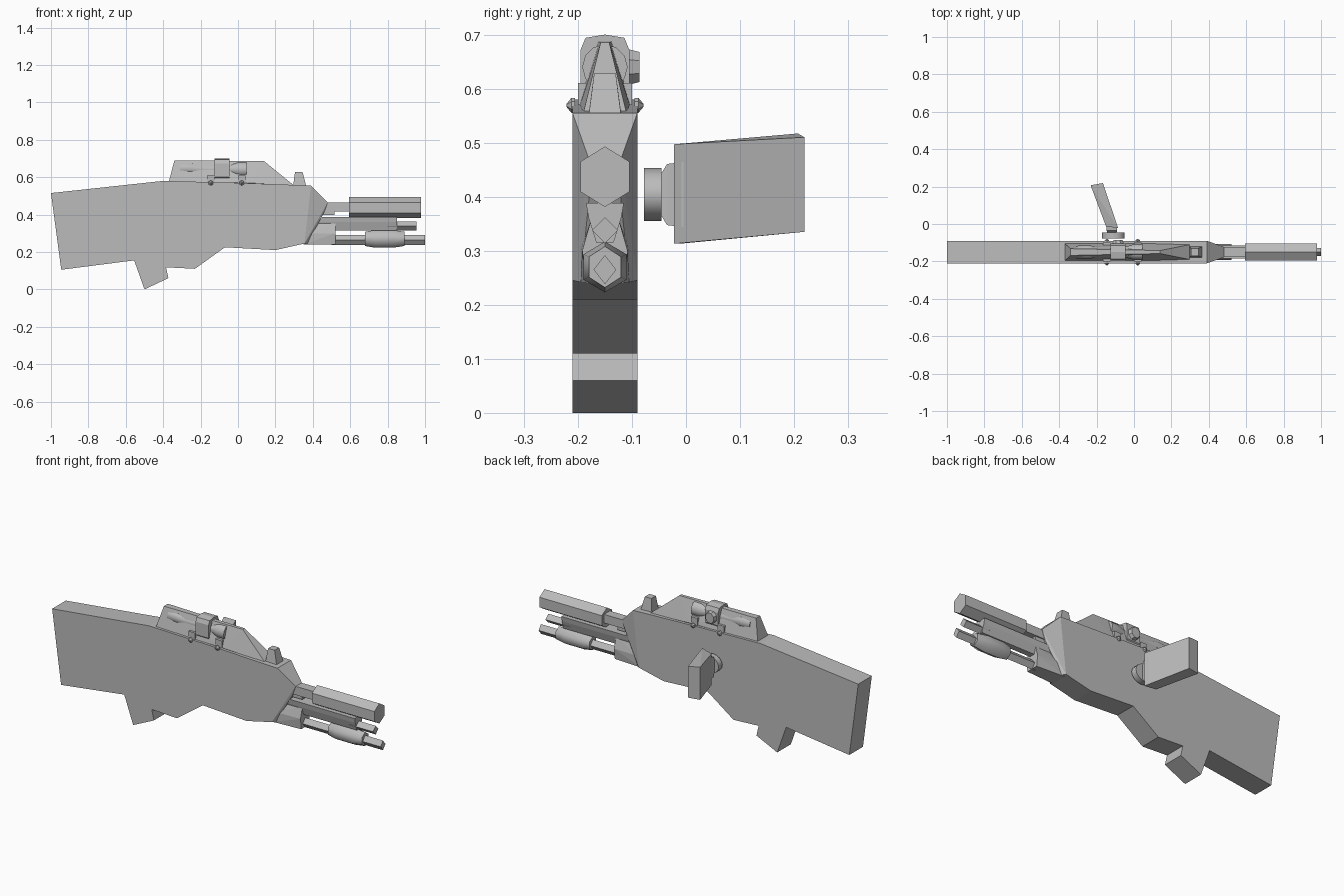
import bpy, bmesh, math

CY = -0.15  # centre plane of the gun
grey = bpy.data.materials.new("grey")
grey.diffuse_color = (0.5, 0.5, 0.5, 1)


def finish(name, bm, smooth=False):
    bmesh.ops.recalc_face_normals(bm, faces=bm.faces[:])
    me = bpy.data.meshes.new(name)
    bm.to_mesh(me)
    bm.free()
    me.materials.append(grey)
    ob = bpy.data.objects.new(name, me)
    bpy.context.collection.objects.link(ob)
    if smooth:
        bpy.ops.object.select_all(action='DESELECT')
        ob.select_set(True)
        bpy.context.view_layer.objects.active = ob
        bpy.ops.object.shade_smooth_by_angle(angle=math.radians(61))
    return ob


def slab(name, profile, half):
    """Side profile (x, z) extruded across the gun."""
    bm = bmesh.new()
    f = bm.faces.new([bm.verts.new((x, CY - half, z)) for x, z in profile])
    ext = bmesh.ops.extrude_face_region(bm, geom=[f])
    for v in ext["geom"]:
        if isinstance(v, bmesh.types.BMVert):
            v.co.y += 2 * half
    return finish(name, bm)


def mirrored_hull(name, pts):
    """Convex solid from (x, half width, z) points mirrored across the gun."""
    bm = bmesh.new()
    for x, w, z in pts:
        for s in (-1, 1):
            bm.verts.new((x, CY + s * w, z))
    bmesh.ops.convex_hull(bm, input=bm.verts[:])
    return finish(name, bm)


def loft(name, rings, n, smooth=False, cy=CY, axis='x', turn=0.0):
    """Rings of (position, z centre, half width, half height) along an axis."""
    bm = bmesh.new()
    loops = []
    for p, cz, rw, rh in rings:
        loop = []
        for i in range(n):
            a = 2 * math.pi * (i + turn) / n
            u, z = rw * math.sin(a), cz + rh * math.cos(a)
            loop.append(bm.verts.new((p, cy + u, z) if axis == 'x' else (cy + u, p, z)))
        loops.append(loop)
    for a, b in zip(loops, loops[1:]):
        for i in range(n):
            j = (i + 1) % n
            bm.faces.new((a[i], a[j], b[j], b[i]))
    bm.faces.new(loops[0])
    bm.faces.new(loops[-1])
    return finish(name, bm, smooth)


def box(name, x0, x1, half, z0, z1):
    return slab(name, [(x0, z0), (x1, z0), (x1, z1), (x0, z1)], half)


# Stock, grip and receiver as one slab
slab("body", [(-1, 0.515), (-0.40, 0.58), (-0.02, 0.57), (0.39, 0.555),
              (0.355, 0.245), (0.2, 0.21), (-0.07, 0.225), (-0.23, 0.11),
              (-0.385, 0.118), (-0.372, 0.06), (-0.5, 0.0), (-0.555, 0.155),
              (-0.945, 0.105)], 0.06)

# Tapered nose and the lug beneath it
mirrored_hull("nose", [(0.39, 0.06, 0.555), (0.355, 0.06, 0.245), (0.48, 0.028, 0.465),
                       (0.46, 0.028, 0.41), (0.43, 0.035, 0.36), (0.37, 0.045, 0.242)])
mirrored_hull("front_lug", [(0.35, 0.045, 0.24), (0.52, 0.035, 0.24), (0.52, 0.042, 0.30),
                            (0.52, 0.025, 0.36), (0.43, 0.025, 0.36), (0.37, 0.045, 0.30)])

# Upper barrel and hexagonal shroud
box("upper_barrel", 0.45, 0.60, 0.026, 0.417, 0.465)
box("barrel_rib", 0.45, 0.515, 0.02, 0.398, 0.42)
loft("barrel_shroud", [(0.593, 0.437, 0.052, 0.056), (0.978, 0.437, 0.052, 0.056)], 6)

# Middle tube
mirrored_hull("middle_housing", [(x, w, z) for x in (0.42, 0.85)
                                 for w, z in ((0.035, 0.388), (0.03, 0.36), (0.016, 0.315))])
loft("middle_tip", [(0.80, 0.338, 0.024, 0.024), (0.955, 0.338, 0.024, 0.024)], 4)

# Lower tube with pump grip
loft("lower_tube", [(0.50, 0.265, 0.021, 0.027), (1.0, 0.265, 0.021, 0.027)], 4, True)
loft("pump_grip", [(0.68, 0.27, 0.034, 0.038), (0.73, 0.27, 0.046, 0.047),
                   (0.83, 0.27, 0.046, 0.047), (0.89, 0.27, 0.034, 0.038)], 6, True)

# Ridge on top and front sight
mirrored_hull("top_ridge", [(-0.37, 0.046, 0.575), (-0.34, 0.018, 0.69), (0.14, 0.008, 0.685),
                            (0.05, 0.046, 0.57), (0.30, 0.04, 0.555)])
mirrored_hull("front_sight", [(0.295, 0.03, 0.555), (0.365, 0.03, 0.55),
                              (0.305, 0.02, 0.628), (0.345, 0.02, 0.628)])

# Scope tube, clamp and fittings
loft("scope_tube", [(-0.31, 0.645, 0.033, 0.034), (-0.25, 0.645, 0.037, 0.036),
                    (-0.20, 0.64, 0.03, 0.029), (-0.04, 0.64, 0.03, 0.029),
                    (0.0, 0.64, 0.042, 0.042), (0.045, 0.64, 0.042, 0.042)], 12, True)
mirrored_hull("scope_clamp", [(x, w, z) for x in (-0.125, -0.045)
                              for w, z in ((0.045, 0.6), (0.045, 0.672), (0.036, 0.694),
                                           (0.0, 0.7), (0.036, 0.59))])
loft("scope_knob", [(-0.108, 0.64, 0.034, 0.036), (-0.086, 0.64, 0.026, 0.03)], 8,
     cy=-0.085, axis='y', turn=0.5)
for k, x in enumerate((-0.145, 0.02)):
    box(f"scope_foot_{k}", x - 0.02, x + 0.02, 0.05, 0.57, 0.61)
    for s in (-1, 1):
        loft(f"foot_screw_{k}_{s}", [(CY + s * 0.055, 0.569, 0.014, 0.014),
                                     (CY + s * 0.062, 0.569, 0.014, 0.014),
                                     (CY + s * 0.071, 0.569, 0.003, 0.003)], 6, cy=x, axis='y')

# Side handle: round base, neck and slanted plate
loft("handle_base", [(-0.078, 0.404, 0.06, 0.049), (-0.045, 0.404, 0.06, 0.049)], 16, True,
     cy=-0.11, axis='y')
loft("handle_neck", [(-0.048, 0.404, 0.034, 0.05), (-0.035, 0.404, 0.04, 0.08),
                     (-0.005, 0.404, 0.04, 0.085)], 4, cy=-0.118, axis='y', turn=0.5)
bm = bmesh.new()
for x, y, z0, z1 in ((-0.15, -0.012, 0.313, 0.487), (-0.085, -0.022, 0.313, 0.497),
                     (-0.166, 0.219, 0.335, 0.51), (-0.232, 0.207, 0.335, 0.517)):
    bm.verts.new((x, y, z0))
    bm.verts.new((x, y, z1))
bmesh.ops.convex_hull(bm, input=bm.verts[:])
finish("handle_plate", bm)
